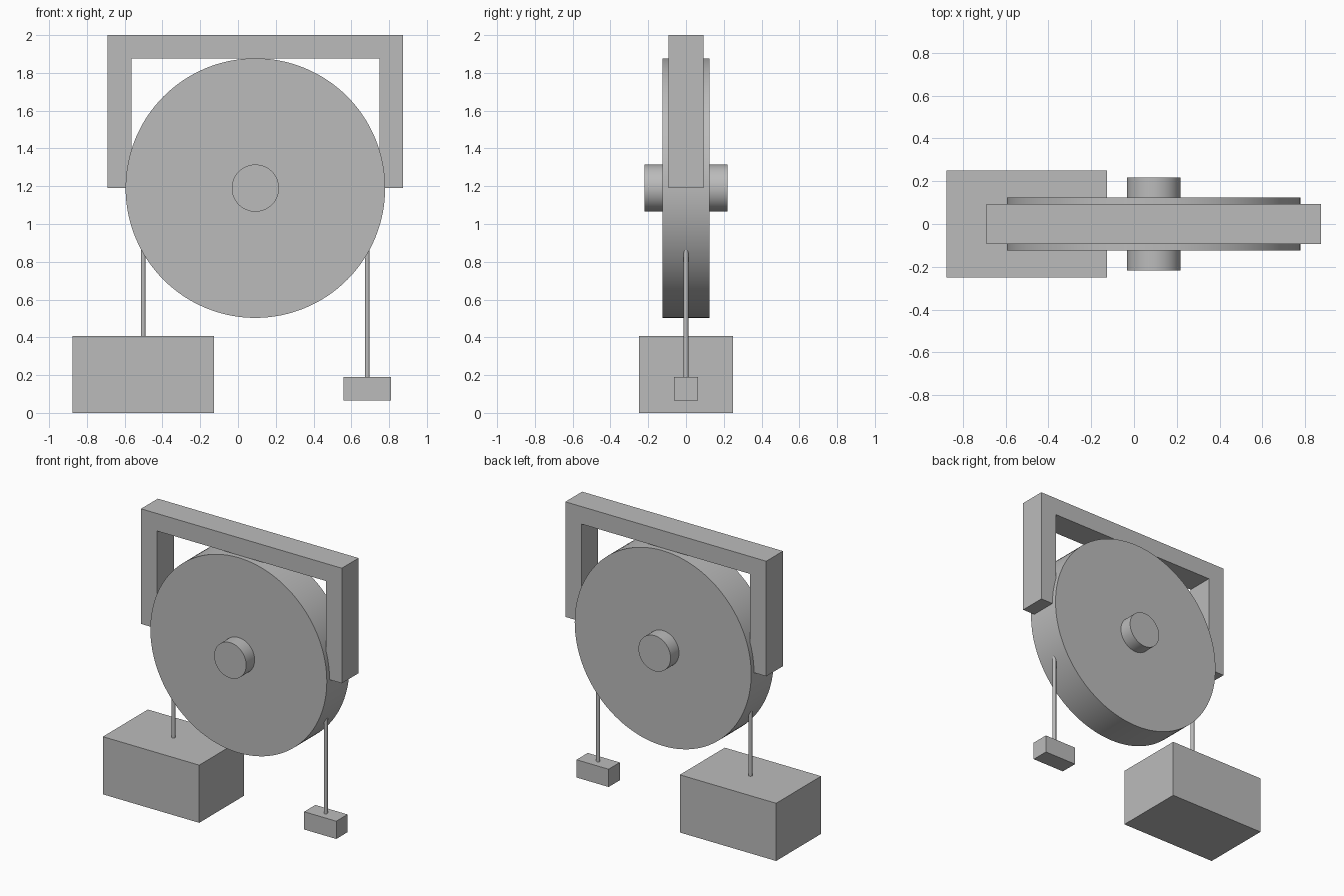
import bpy
import bmesh
import math
from mathutils import Matrix

cube = bpy.data.objects.get("Cube")
if cube:
    bpy.data.objects.remove(cube, do_unlink=True)

grey = bpy.data.materials.new("plain grey")
grey.use_nodes = True
grey.diffuse_color = (0.5, 0.5, 0.5, 1)
grey.node_tree.nodes["Principled BSDF"].inputs["Base Color"].default_value = (0.5, 0.5, 0.5, 1)


def finish(name, bm, smooth=False):
    bmesh.ops.recalc_face_normals(bm, faces=bm.faces)
    mesh = bpy.data.meshes.new(name)
    bm.to_mesh(mesh)
    bm.free()
    mesh.materials.append(grey)
    obj = bpy.data.objects.new(name, mesh)
    bpy.context.collection.objects.link(obj)
    if smooth:
        bpy.ops.object.select_all(action="DESELECT")
        obj.select_set(True)
        bpy.context.view_layer.objects.active = obj
        bpy.ops.object.shade_smooth_by_angle(angle=math.radians(30))
    return obj


def box(name, center, size):
    bm = bmesh.new()
    bmesh.ops.create_cube(bm, size=1, matrix=Matrix.Translation(center) @ Matrix.Diagonal((*size, 1)))
    return finish(name, bm)


def cylinder(name, center, radius, length, along_y, segments):
    bm = bmesh.new()
    turn = Matrix.Rotation(math.pi / 2 if along_y else 0, 4, "X")
    bmesh.ops.create_cone(bm, cap_ends=True, segments=segments, radius1=radius, radius2=radius,
                          depth=length, matrix=Matrix.Translation(center) @ turn)
    return finish(name, bm, smooth=True)


# Pulley wheel and its axle
WHEEL_X, WHEEL_Z = 0.092, 1.19
cylinder("pulley_wheel", (WHEEL_X, 0, WHEEL_Z), 0.687, 0.25, True, 128)
cylinder("axle", (WHEEL_X, 0, WHEEL_Z), 0.125, 0.437, True, 64)

# Bracket: a downward-opening channel, extruded through its depth
OUTER, INNER, TOP, BAR, HALF_DEPTH = 0.782, 0.657, 2.0, 0.123, 0.0935
half = [(OUTER, WHEEL_Z), (OUTER, TOP)], [(INNER, TOP - BAR), (INNER, WHEEL_Z)]
outline = half[0] + [(-x, z) for x, z in reversed(half[0])]
outline += [(-x, z) for x, z in reversed(half[1])] + half[1]
bm = bmesh.new()
face = bm.faces.new([bm.verts.new((WHEEL_X + x, -HALF_DEPTH, z)) for x, z in outline])
extruded = bmesh.ops.extrude_face_region(bm, geom=[face])["geom"]
bmesh.ops.translate(bm, vec=(0, 2 * HALF_DEPTH, 0),
                    verts=[v for v in extruded if isinstance(v, bmesh.types.BMVert)])
finish("bracket", bm)

# Hanging weights, each with a rope reaching just into the wheel rim
ROPE_TOP = 0.9
for side, x, bottom, size in (("right", -0.502, 0, (0.75, 0.5, 0.406)),
                              ("left", 0.684, 0.065, (0.25, 0.125, 0.125))):
    top = bottom + size[2]
    box(side + "_weight", (x, 0, bottom + size[2] / 2), size)
    cylinder(side + "_rope", (x, 0, (top + ROPE_TOP) / 2), 0.0125, ROPE_TOP - top, False, 24)
